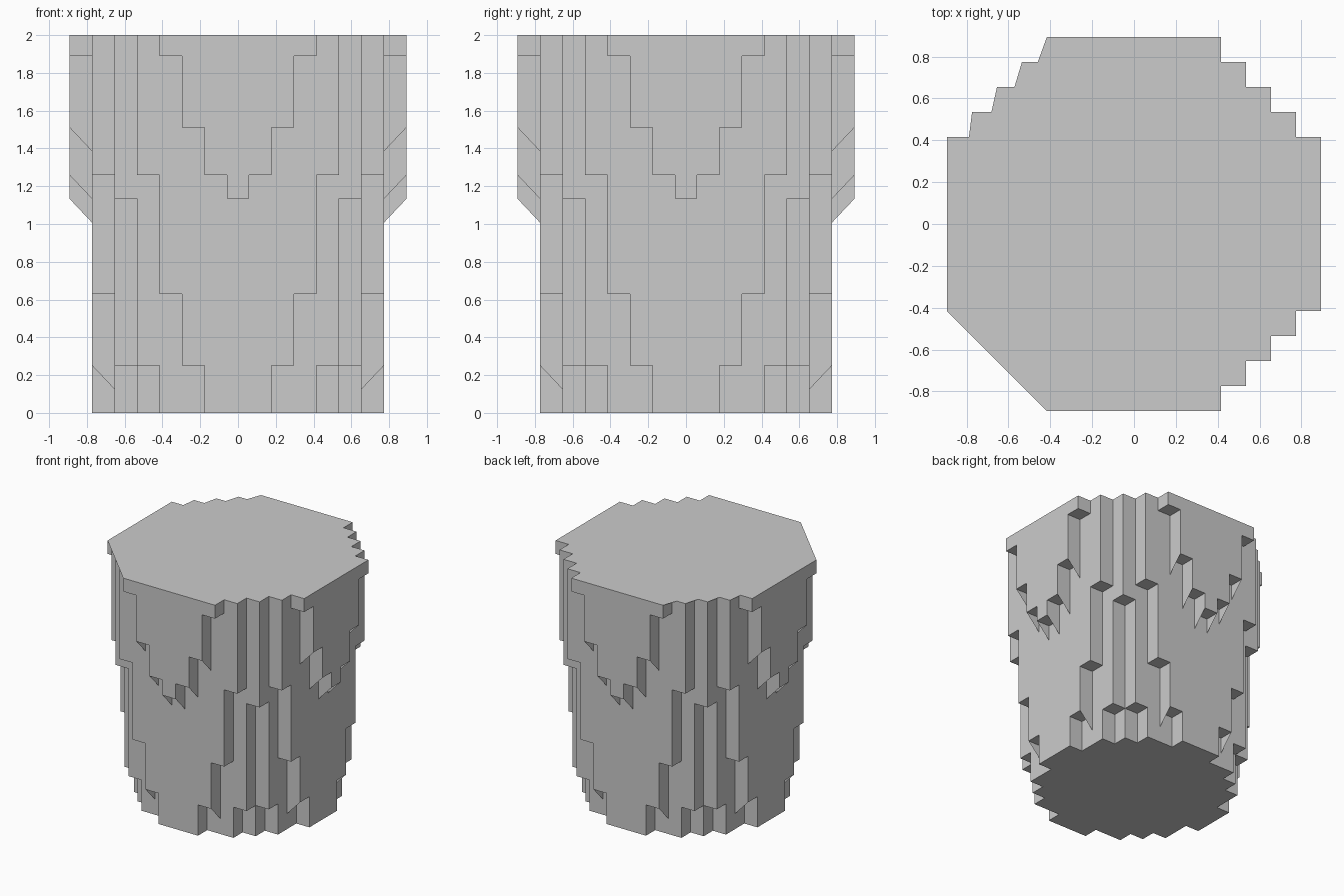
import bpy, bmesh

if "Cube" in bpy.data.objects:
    bpy.data.objects.remove(bpy.data.objects["Cube"])

C, S, TOP = 0.119, 0.126, 2.0      # cell width, layer height, top level

# Underside layer of the outer columns, by (larger, smaller) cell distance from the axis
LEVEL = {(7, 0): 9, (7, 1): 10, (7, 2): 12, (7, 3): 15,
         (6, 2): 2, (6, 3): 5, (6, 4): 10, (5, 4): 2, (5, 5): 9}
POINTED = {(7, 0), (7, 1), (7, 2), (6, 2)}   # columns whose side walls end in a point


def key(i, j):
    return max(abs(i), abs(j)), min(abs(i), abs(j))


def bottom(i, j):
    k = key(i, j)
    if k[0] > 7 or (k[0] == 7 and k[1] > 3) or (k[0] == 6 and k[1] > 4):
        return TOP
    return LEVEL.get(k, 0) * S


bm = bmesh.new()


def face(points):
    bm.faces.new([bm.verts.new(p) for p in points])


# Stepped columns: undersides and exposed walls
for i in range(-7, 8):
    for j in range(-7, 8):
        z = bottom(i, j)
        if z >= TOP:
            continue
        x, y, h = i * C, j * C, C / 2
        face([(x - h, y - h, z), (x - h, y + h, z), (x + h, y + h, z), (x + h, y - h, z)])
        for dx, dy in ((1, 0), (0, 1), (-1, 0), (0, -1)):
            zn = bottom(i + dx, j + dy)
            if zn <= z:
                continue
            a = (x + (dx + dy) * h, y + (dy - dx) * h)
            b = (x + (dx - dy) * h, y + (dy + dx) * h)
            za = zb = z
            along_face = (dy != 0) == (abs(i) > abs(j))
            if key(i, j) in POINTED and along_face:
                # inner lower corner hangs one layer down
                if a[0] ** 2 + a[1] ** 2 < b[0] ** 2 + b[1] ** 2:
                    za -= S
                else:
                    zb -= S
            face([(*a, za), (*b, zb), (*b, zn), (*a, zn)])

# Top cap: stepped outline filled as a fan from the front left corner
quarter = []
for k in range(5):
    quarter.append((7.5 - k, 3.5 + k))
    if k < 4:
        quarter.append((6.5 - k, 3.5 + k))
outline = []
for turn in range(4):
    outline += quarter
    quarter = [(-y, x) for x, y in quarter]
start = outline.index((-7.5, -3.5))
outline = outline[start:] + outline[:start]
p = outline[0]
for q, r in zip(outline[1:], outline[2:]):
    if (q[0] - p[0]) * (r[1] - p[1]) - (q[1] - p[1]) * (r[0] - p[0]) > 1e-6:
        face([(v[0] * C, v[1] * C, TOP) for v in (p, q, r)])

bmesh.ops.remove_doubles(bm, verts=bm.verts, dist=1e-5)
mesh = bpy.data.meshes.new("stepped_pillar")
bm.to_mesh(mesh)
bm.free()
bpy.context.collection.objects.link(bpy.data.objects.new("stepped_pillar", mesh))
